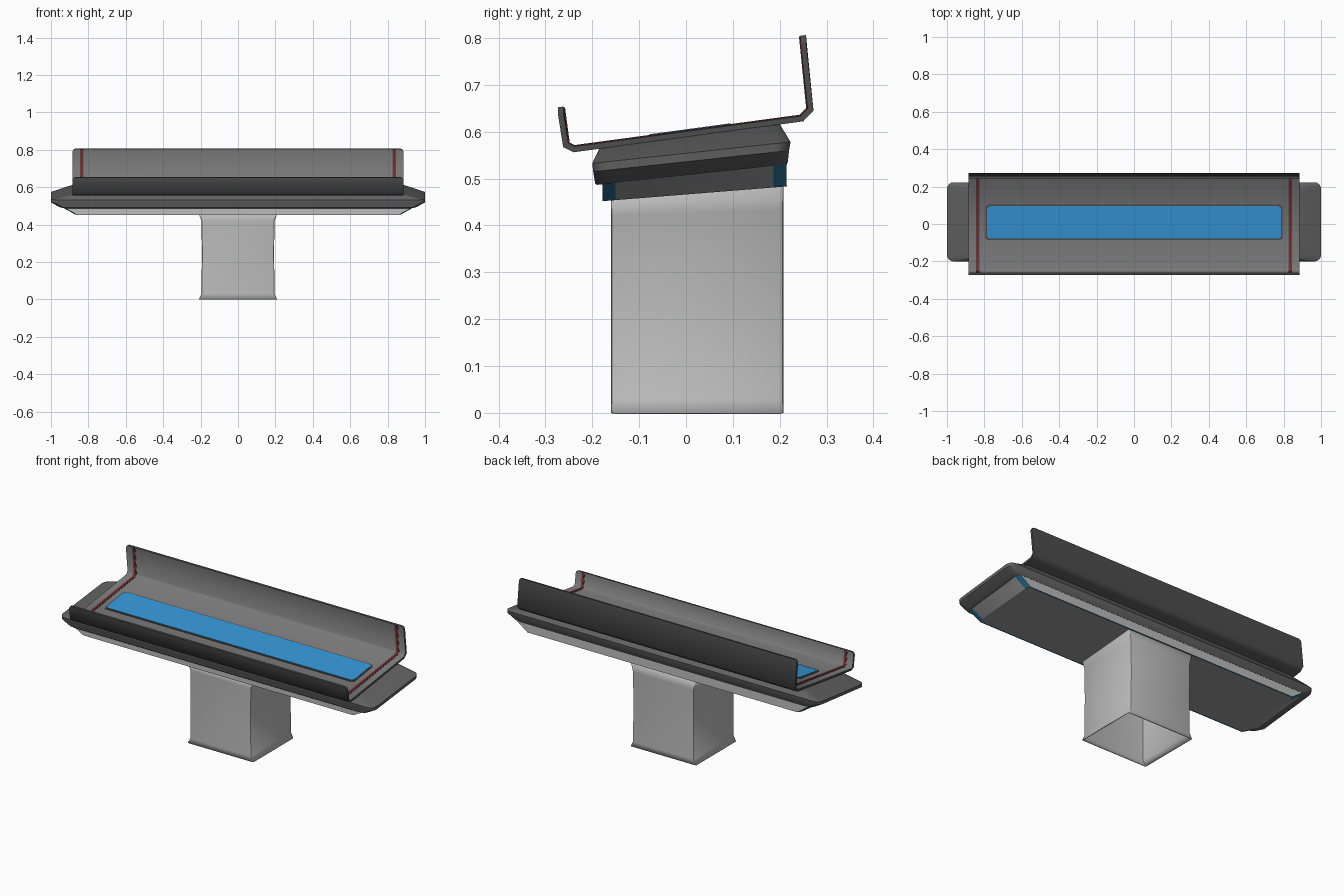
import bpy, math

if "Cube" in bpy.data.objects:
    bpy.data.objects.remove(bpy.data.objects["Cube"])


def mat(name, r, g, b):
    m = bpy.data.materials.new(name)
    m.diffuse_color = (r, g, b, 1)
    m.use_nodes = True
    m.node_tree.nodes["Principled BSDF"].inputs["Base Color"].default_value = m.diffuse_color
    return m


LIGHT = mat("light grey", 0.50, 0.50, 0.50)
UNDER = mat("mid grey", 0.32, 0.32, 0.32)
BODY = mat("dark grey", 0.12, 0.12, 0.12)
OUTER = mat("charcoal", 0.075, 0.075, 0.075)
INNER = mat("tray grey", 0.19, 0.19, 0.19)
BLUE = mat("screen blue", 0.035, 0.30, 0.68)
DEEP = mat("deep blue", 0.02, 0.17, 0.32)
RED = mat("dark red", 0.22, 0.015, 0.02)


def make(name, verts, faces, mats, idx=None, angle=30):
    me = bpy.data.meshes.new(name)
    me.from_pydata(verts, [], faces)
    for m in mats:
        me.materials.append(m)
    if idx:
        for p, i in zip(me.polygons, idx):
            p.material_index = i
    ob = bpy.data.objects.new(name, me)
    bpy.context.collection.objects.link(ob)
    bpy.ops.object.select_all(action='DESELECT')
    ob.select_set(True)
    bpy.context.view_layer.objects.active = ob
    bpy.ops.object.shade_smooth_by_angle(angle=math.radians(angle))
    return ob


def ring(hx, y0, y1, z, slope, cx, cy, seg):
    """Rounded rectangle lying on the plane z + slope * y, counter-clockwise."""
    pts = []
    for k, (sx, sy) in enumerate(((1, 1), (-1, 1), (-1, -1), (1, -1))):
        ox, oy = sx * (hx - cx), (y1 - cy) if sy > 0 else (y0 + cy)
        for s in range(seg + 1):
            a = math.pi / 2 * (k + s / seg)
            x, y = ox + cx * math.cos(a), oy + cy * math.sin(a)
            pts.append((x, y, z + slope * y))
    return pts


def loft(name, rings, mats, rule=None, caps=True, angle=30):
    n = len(rings[0])
    verts = [p for r in rings for p in r]
    faces, idx = [], []
    for i in range(len(rings) - 1):
        for j in range(n):
            k = (j + 1) % n
            faces.append((i*n + j, i*n + k, (i+1)*n + k, (i+1)*n + j))
            idx.append(rule(i, j) if rule else 0)
    if caps:
        faces += [tuple(range(n))[::-1], tuple(range(len(verts) - n, len(verts)))]
        idx += [rule(-1, 0) if rule else 0, 0]
    return make(name, verts, faces, mats, idx, angle)


def offset(poly, d):
    """Mitred offset of an open polyline towards its left side."""
    nor = []
    for (a, b), (c, e) in zip(poly, poly[1:]):
        l = math.hypot(c - a, e - b)
        nor.append((-(e - b) / l, (c - a) / l))
    out = []
    for i, (a, b) in enumerate(poly):
        n0, n1 = nor[max(i - 1, 0)], nor[min(i, len(nor) - 1)]
        k = d / (1 + n0[0]*n1[0] + n0[1]*n1[1])
        out.append((a + k * (n0[0] + n1[0]), b + k * (n0[1] + n1[1])))
    return out


def sheet(name, low, high, stations, mats, top_mat):
    """Bent sheet: closed profile swept along x; stations are (x, lip drop)."""
    prof = low + high[::-1]
    m, n = len(low), len(prof)
    tips = (0, m - 1, m, n - 1)
    verts = [(x, y, z - (drop if j in tips else 0))
             for x, drop in stations for j, (y, z) in enumerate(prof)]
    faces, idx = [], []
    for i in range(len(stations) - 1):
        for j in range(n):
            k = (j + 1) % n
            faces.append((i*n + j, i*n + k, (i+1)*n + k, (i+1)*n + j))
            idx.append(top_mat if m <= j < n - 1 else 0)
    last = (len(stations) - 1) * n
    for j in range(m - 1):
        q = (j, n - 1 - j, n - 2 - j, j + 1)
        faces += [q[::-1], tuple(last + v for v in q)]
        idx += [0, 0]
    ob = make(name, verts, faces, mats, idx, 60)
    # consistent outward normals
    bpy.ops.object.mode_set(mode='EDIT')
    bpy.ops.mesh.select_all(action='SELECT')
    bpy.ops.mesh.normals_make_consistent(inside=False)
    bpy.ops.object.mode_set(mode='OBJECT')
    return ob


# pedestal: hollow column, flared sideways at both ends
ped = loft("pedestal", [ring(hx, -0.16, 0.208, z, s, 0.008, 0.006, 2) for hx, z, s in
                        ((0.21, 0, 0), (0.195, 0.03, 0), (0.193, 0.25, 0),
                         (0.195, 0.425, 0.03), (0.21, 0.47, 0.08))],
           [LIGHT], caps=False)
sol = ped.modifiers.new("wall", 'SOLIDIFY')
sol.thickness = 0.005
sol.offset = -1

# lower housing: light long sides, blue corners and blue bottom edge lines


def lower_rule(i, j):
    if i == -1:
        return 1
    if i == 0:
        return 2 if j in (1, 5) else 1
    return 2 if j % 2 == 0 else (0 if j in (1, 5) else 1)


loft("lower_housing",
     [ring(0.868, -0.170, 0.207, 0.466, 0.08, 0.012, 0.026, 1),
      ring(0.872, -0.178, 0.215, 0.466, 0.08, 0.012, 0.028, 1),
      ring(0.945, -0.178, 0.214, 0.512, 0.11, 0.012, 0.028, 1)],
     [LIGHT, UNDER, DEEP], lower_rule)

# upper housing: wide tilted slab with wedge ends
loft("upper_housing",
     [ring(0.94, -0.190, 0.215, 0.507, 0.108, 0.035, 0.035, 4),
      ring(0.955, -0.194, 0.217, 0.511, 0.108, 0.035, 0.035, 4),
      ring(0.999, -0.198, 0.220, 0.536, 0.108, 0.035, 0.035, 4),
      ring(1.0, -0.200, 0.223, 0.554, 0.108, 0.035, 0.035, 4),
      ring(0.885, -0.185, 0.200, 0.589, 0.135, 0.035, 0.035, 4)],
     [BODY])

# tray: bent sheet with low front lip and tall back lip
outer = [(-0.273, 0.652), (-0.262, 0.567), (-0.24, 0.556),
         (0.25, 0.622), (0.272, 0.645), (0.256, 0.806)]
inner = offset(outer, 0.012)
sheet("tray", outer, inner,
      [(-0.885, 0.016), (-0.880, 0.004), (-0.869, 0), (0.869, 0), (0.880, 0.004), (0.885, 0.016)],
      [OUTER, INNER], 1)

# red strips with dark borders, following the inside of the tray
for side, tag in ((-1, "left"), (1, "right")):
    for part, w, top, m in (("strip_border", 0.010, 0.0135, OUTER), ("red_strip", 0.0055, 0.015, RED)):
        c = side * 0.836
        sheet(f"{part}_{tag}", offset(outer, 0.0115), offset(outer, top),
              [(c - w, 0.002), (c + w, 0.002)], [m], 0)

# screen and its dark rim on the tray floor
for name, g, z0, z1, m in (("screen_rim", 0.008, 0.599, 0.603, OUTER),
                           ("screen", 0.0, 0.600, 0.605, BLUE)):
    loft(name, [ring(0.787 + g, -0.078 - g, 0.095 + g, z, 0.1347, 0.018, 0.018, 4)
                for z in (z0, z1)], [m])
